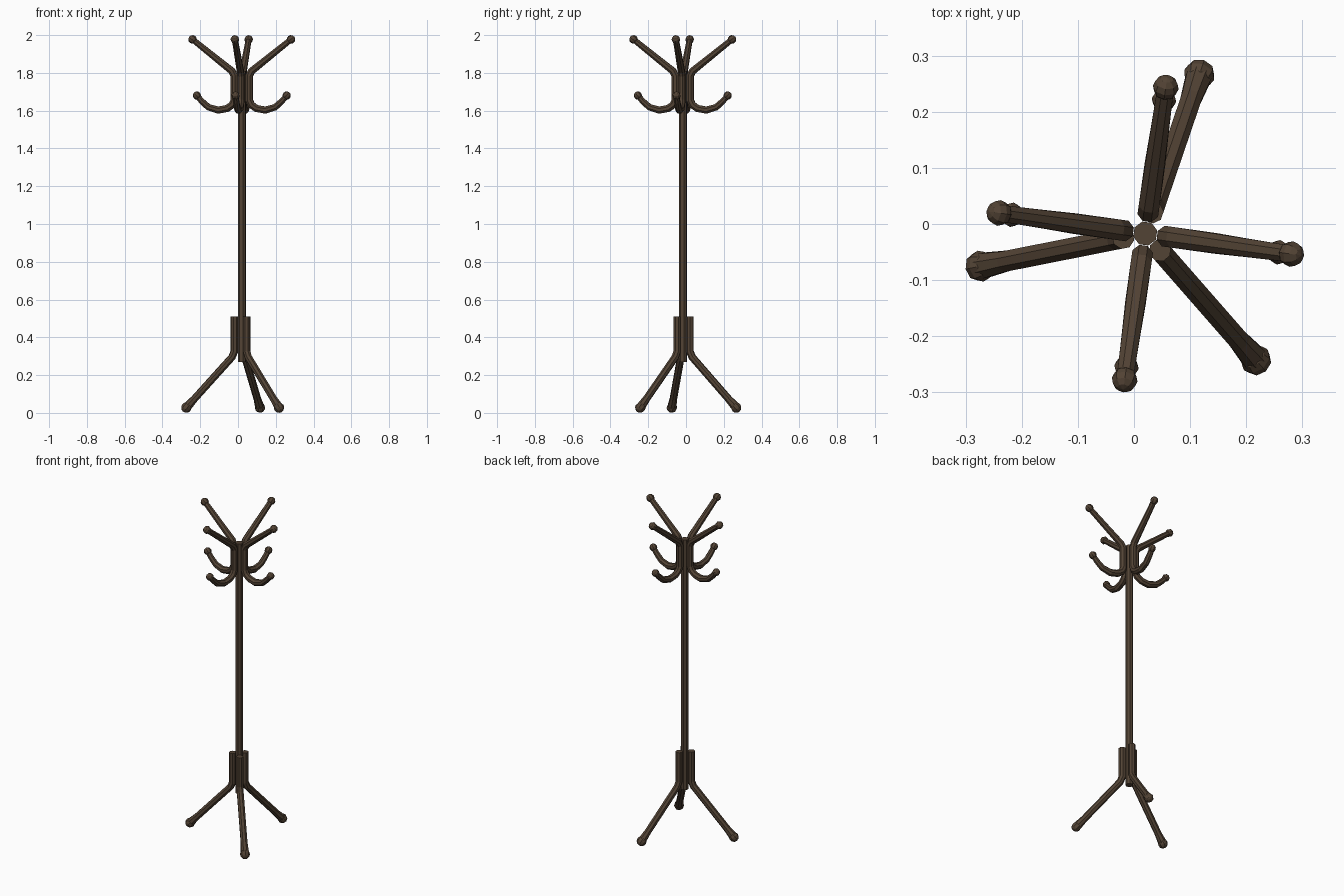
import bpy, bmesh
from math import cos, sin, pi, radians
from mathutils import Vector, Matrix

if "Cube" in bpy.data.objects:
    bpy.data.objects.remove(bpy.data.objects["Cube"])

CX, CY = 0.02, -0.017      # pole axis
SIDES = 8

wood = bpy.data.materials.new("dark_wood")
wood.diffuse_color = (0.085, 0.056, 0.035, 1)
wood.use_nodes = True
wood.node_tree.nodes["Principled BSDF"].inputs["Base Color"].default_value = wood.diffuse_color


def sweep(bm, path, radii):
    """Mitred tube along a path of (r, z) points lying in the local XZ plane."""
    pts = [Vector((r, 0, z)) for r, z in path]
    side = Vector((0, 1, 0))
    rings = []
    for i, p in enumerate(pts):
        a = (p - pts[max(i - 1, 0)]).normalized()
        b = (pts[min(i + 1, len(pts) - 1)] - p).normalized()
        t = (a + b).normalized()
        n = side.cross(t)
        miter = 1 / max(t.dot(b if b.length else a), 0.5)
        ring = []
        for k in range(SIDES):
            ang = 2 * pi * (k + 0.5) / SIDES
            ring.append(bm.verts.new(p + radii[i] * (n * cos(ang) * miter + side * sin(ang))))
        rings.append(ring)
    for lo, hi in zip(rings, rings[1:]):
        for k in range(SIDES):
            j = (k + 1) % SIDES
            bm.faces.new((lo[k], lo[j], hi[j], hi[k]))
    bm.faces.new(rings[0][::-1])
    bm.faces.new(rings[-1])


def ball(bm, path, radius):
    """Faceted ball on the last path point, aligned with the tube."""
    (r0, z0), (r1, z1) = path[-2:]
    d = Vector((r1 - r0, 0, z1 - z0))
    m = Matrix.Translation((r1, 0, z1)) @ d.to_track_quat('Z', 'Y').to_matrix().to_4x4()
    bmesh.ops.create_uvsphere(bm, u_segments=8, v_segments=6, radius=radius, matrix=m)


def make(name, angle, parts):
    bm = bmesh.new()
    for path, radii, ball_radius in parts:
        sweep(bm, path, radii)
        if ball_radius:
            ball(bm, path, ball_radius)
    bmesh.ops.recalc_face_normals(bm, faces=bm.faces)
    me = bpy.data.meshes.new(name)
    bm.to_mesh(me)
    bm.free()
    me.materials.append(wood)
    ob = bpy.data.objects.new(name, me)
    ob.location = (CX, CY, 0)
    ob.rotation_euler.z = radians(angle)
    bpy.context.collection.objects.link(ob)


# Central pole
make("pole", -8, [([(0, 0.27), (0, 1.81)], [0.022] * 2, 0)])

# Four double hooks: a straight upper arm and a curved lower hook
upper = [(0.04, 1.70), (0.04, 1.785), (0.053, 1.81), (0.263, 1.977)]
lower = [(0.04, 1.70), (0.04, 1.655), (0.052, 1.63), (0.078, 1.612), (0.125, 1.603),
         (0.178, 1.618), (0.212, 1.648), (0.24, 1.68)]
for i in range(4):
    make(f"coat_hook_{i + 1}", -8 + 90 * i, [
        (upper, [0.02, 0.02, 0.02, 0.016], 0.023),
        (lower, [0.02] * 5 + [0.018, 0.017, 0.015], 0.022)])

# Three splayed legs with flared feet
leg = [(0.04, 0.51), (0.04, 0.325), (0.053, 0.295), (0.255, 0.075), (0.299, 0.028)]
for i in range(3):
    make(f"leg_{i + 1}", 71.2 + 120 * i, [(leg, [0.02, 0.02, 0.02, 0.02, 0.025], 0.028)])
